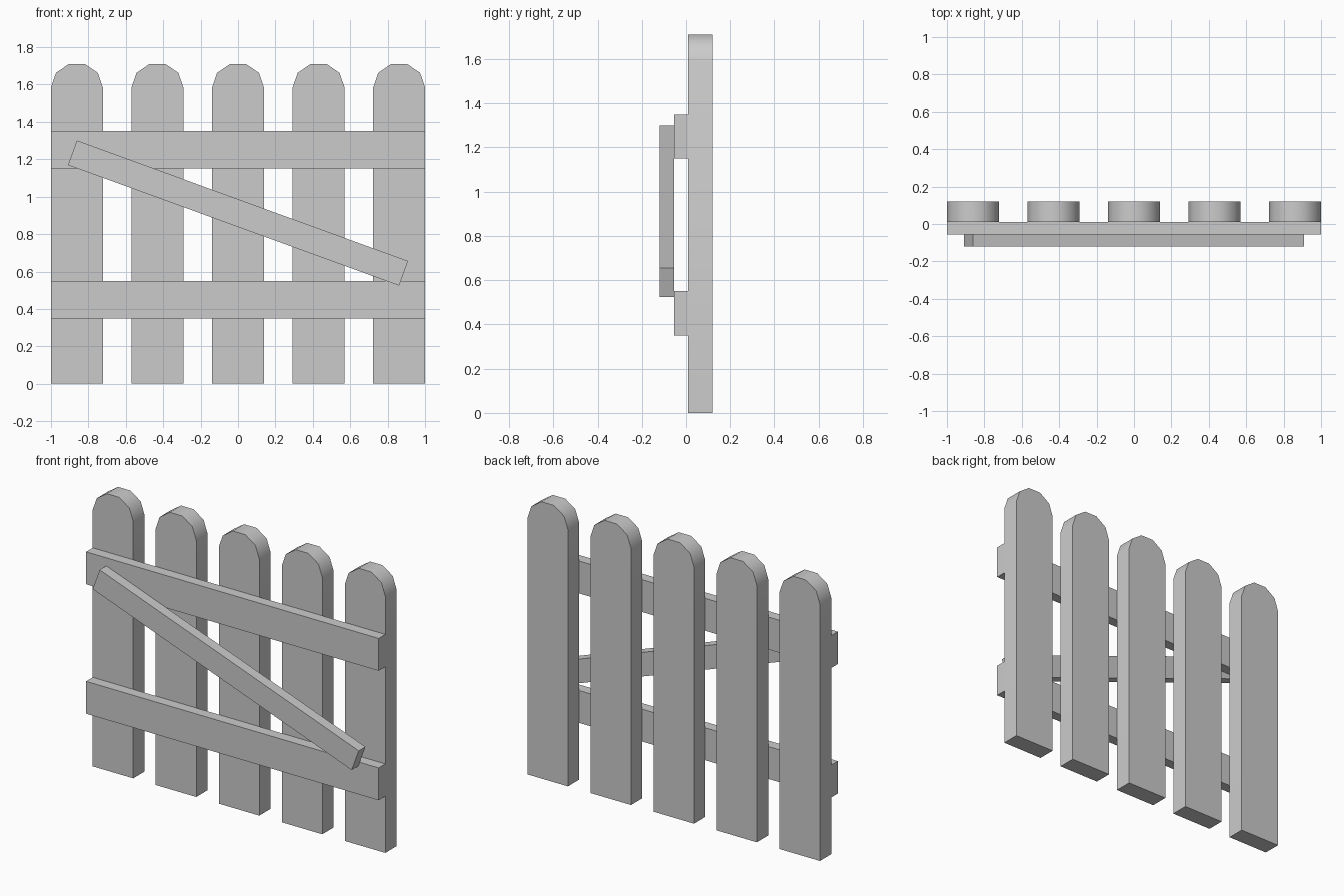
import bpy, bmesh
from math import radians, sin, cos

if "Cube" in bpy.data.objects:
    bpy.data.objects.remove(bpy.data.objects["Cube"])

WIDTH, HEIGHT = 0.277, 1.71


def box(name, size, loc, angle=0):
    bpy.ops.mesh.primitive_cube_add(size=1, location=loc, rotation=(0, angle, 0))
    ob = bpy.context.object
    ob.name = name
    ob.scale = size
    bpy.ops.object.transform_apply(location=False, rotation=False, scale=True)
    return ob


def picket(name, x):
    # Round-topped profile extruded through the board thickness
    r = WIDTH / 2
    rise = 0.125
    outline = [(-r, 0), (r, 0)]
    outline += [(r * cos(radians(a)), HEIGHT - rise + rise / sin(radians(72)) * sin(radians(a)))
                for a in range(0, 181, 36)]
    bm = bmesh.new()
    face = bm.faces.new([bm.verts.new((px, 0.01, pz)) for px, pz in outline])
    side = bmesh.ops.extrude_face_region(bm, geom=[face])
    verts = [v for v in side["geom"] if isinstance(v, bmesh.types.BMVert)]
    bmesh.ops.translate(bm, verts=verts, vec=(0, 0.11, 0))
    bmesh.ops.recalc_face_normals(bm, faces=bm.faces)
    mesh = bpy.data.meshes.new(name)
    bm.to_mesh(mesh)
    bm.free()
    ob = bpy.data.objects.new(name, mesh)
    ob.location.x = x
    bpy.context.collection.objects.link(ob)
    bpy.ops.object.select_all(action='DESELECT')
    bpy.context.view_layer.objects.active = ob
    ob.select_set(True)
    bpy.ops.object.shade_smooth_by_angle(angle=radians(40))


# Five evenly spaced pickets
for i in range(5):
    picket(f"picket_{i + 1}", (i - 2) * (2 - WIDTH) / 4)

# Horizontal rails
box("lower_rail", (2, 0.065, 0.2), (0, -0.0225, 0.45))
box("upper_rail", (2, 0.065, 0.2), (0, -0.0225, 1.25))

# Diagonal brace
box("diagonal_brace", (1.884, 0.065, 0.14), (0, -0.0875, 0.9125), radians(20))
